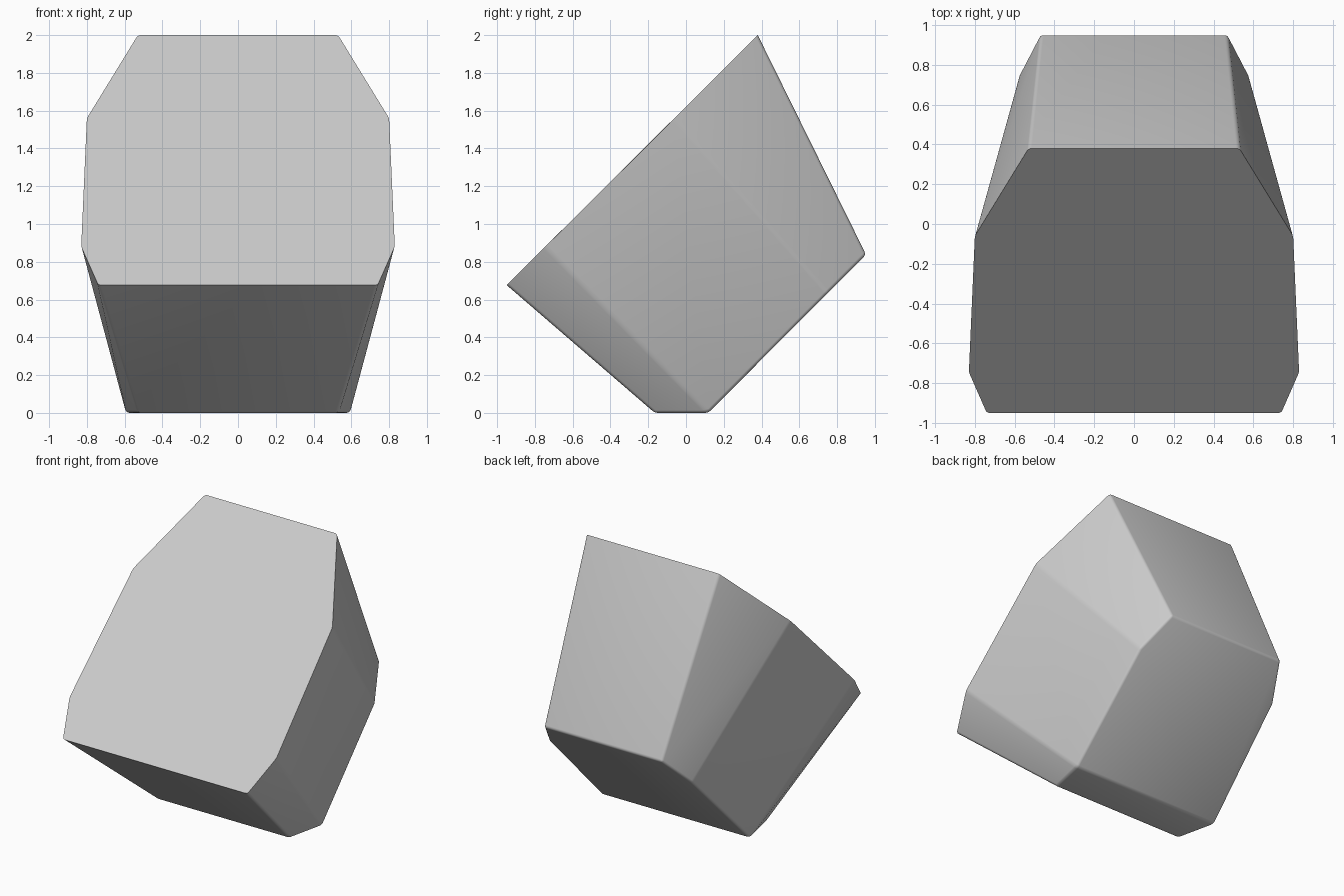
import bpy, bmesh, math

cube = bpy.data.objects.get("Cube")
if cube:
    bpy.data.objects.remove(cube, do_unlink=True)

mat = bpy.data.materials.new("light grey")
mat.use_nodes = True
grey = (0.6, 0.6, 0.6, 1)
mat.diffuse_color = grey
mat.node_tree.nodes["Principled BSDF"].inputs["Base Color"].default_value = grey

# Right-hand halves of the wide slanted face and of the narrow end, top to bottom
face_half = [(.53, .38, 2), (.80, -.06, 1.56), (.83, -.745, .88), (.74, -.95, .677)]
base_half = [(.47, .953, .838), (.575, .75, .635), (.595, .118, 0), (.53, -.165, 0)]

bm = bmesh.new()


def ring(half):
    mirrored = [(-x, y, z) for x, y, z in reversed(half)]
    return [bm.verts.new(p) for p in half + mirrored]


front, back = ring(face_half), ring(base_half)
n = len(front)

# Slanted face, tapering sides, rear panel and the small flat foot
front_face = bm.faces.new(front)
for i in range(n):
    j = (i + 1) % n
    bm.faces.new((front[i], front[j], back[j], back[i]))
bm.faces.new(back[:3] + back[5:])
bm.faces.new(back[2:6])
bmesh.ops.recalc_face_normals(bm, faces=bm.faces)

# Soft edges everywhere except around the crisp slanted face
soft = [e for e in bm.edges if front_face not in e.link_faces]
bmesh.ops.bevel(bm, geom=soft, offset=.016, segments=3, profile=.5,
                affect='EDGES', clamp_overlap=True)

mesh = bpy.data.meshes.new("tapered_block")
bm.to_mesh(mesh)
bm.free()
mesh.materials.append(mat)
block = bpy.data.objects.new("tapered_block", mesh)
bpy.context.collection.objects.link(block)

bpy.context.view_layer.objects.active = block
block.select_set(True)
bpy.ops.object.shade_smooth_by_angle(angle=math.radians(30))
